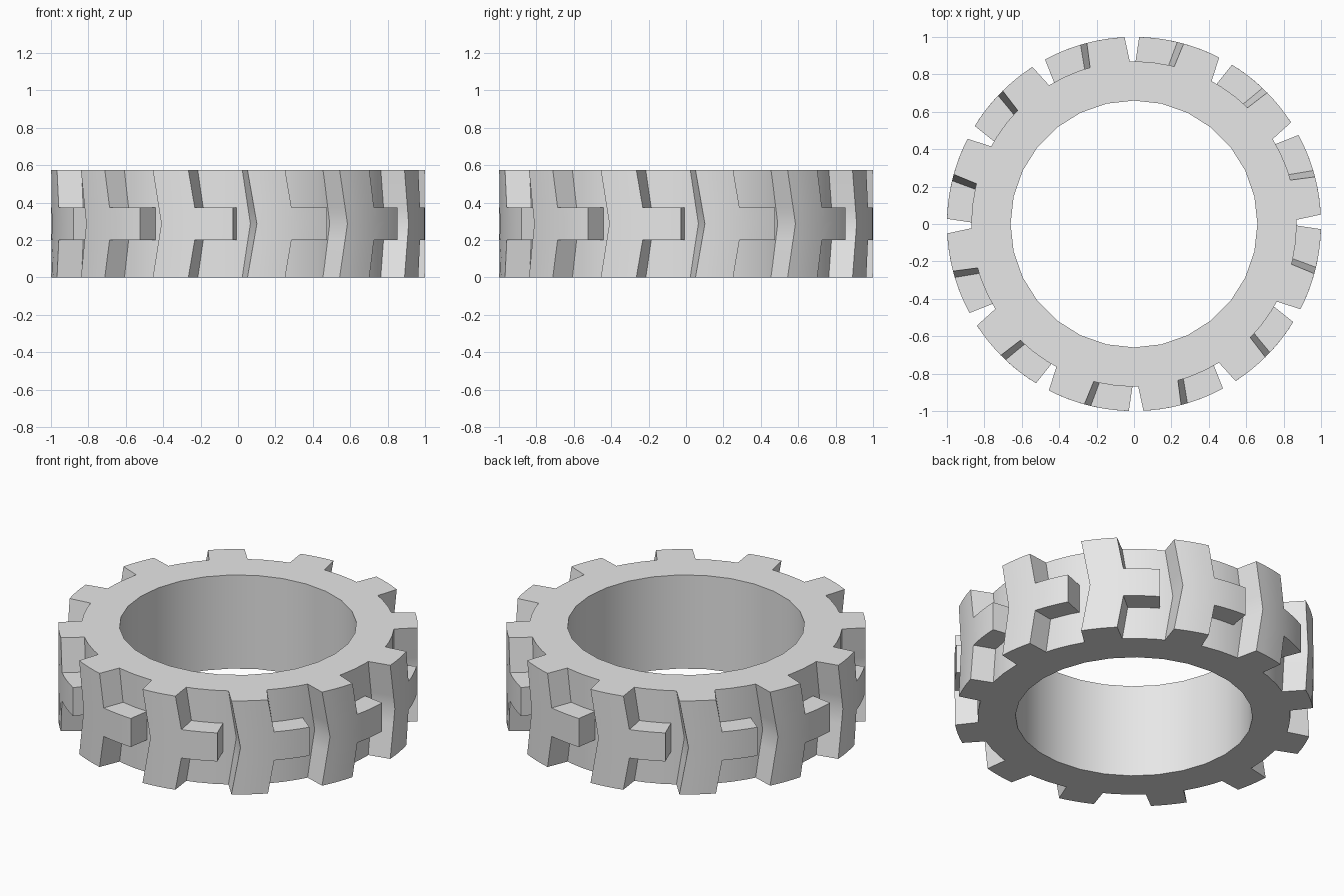
import bpy, bmesh
from math import sin, cos, radians, tau

cube = bpy.data.objects.get("Cube")
if cube:
    bpy.data.objects.remove(cube, do_unlink=True)

HEIGHT = 0.575
MID = HEIGHT / 2
BORE, BASE, TIP = 0.66, 0.87, 1.0
LUGS = 12

rubber = bpy.data.materials.new("grey_rubber")
rubber.use_nodes = True
grey = (0.8, 0.8, 0.8, 1)
rubber.diffuse_color = grey
rubber.node_tree.nodes["Principled BSDF"].inputs["Base Color"].default_value = grey


def polar(radius, degrees, z):
    a = radians(degrees)
    return (radius * cos(a), radius * sin(a), z)


def finish(bm, name):
    loose = [v for v in bm.verts if not v.link_faces]
    bmesh.ops.delete(bm, geom=loose, context='VERTS')
    bmesh.ops.recalc_face_normals(bm, faces=bm.faces)
    mesh = bpy.data.meshes.new(name)
    bm.to_mesh(mesh)
    bm.free()
    mesh.materials.append(rubber)
    obj = bpy.data.objects.new(name, mesh)
    bpy.context.collection.objects.link(obj)
    bpy.ops.object.select_all(action='DESELECT')
    obj.select_set(True)
    bpy.context.view_layer.objects.active = obj
    bpy.ops.object.shade_smooth_by_angle(angle=radians(30))
    return obj


# Tyre carcass: coarse bore, finer outer wall
def make_carcass(sides=28):
    bm = bmesh.new()
    step = 360 / sides
    inner = [[bm.verts.new(polar(BORE, i * step, z)) for i in range(sides)]
             for z in (0, HEIGHT)]
    outer = [[bm.verts.new(polar(BASE, i * step / 2, z)) for i in range(2 * sides)]
             for z in (0, HEIGHT)]
    for ring in (inner, outer):
        n = len(ring[0])
        for i in range(n):
            j = (i + 1) % n
            bm.faces.new((ring[0][i], ring[0][j], ring[1][j], ring[1][i]))
    for a, b in zip(inner, outer):
        for i in range(sides):
            k = 2 * i
            bm.faces.new((a[i], b[k], b[k + 1], b[(k + 2) % (2 * sides)],
                          a[(i + 1) % sides]))
    return finish(bm, "tyre_carcass")


# Tread lugs: a chevron with a sideways bar, tapering outwards
def make_lugs():
    bm = bmesh.new()
    levels = [0, 0.2, MID, HEIGHT - 0.2, HEIGHT]
    chevron_cols, bar_cols = 4, 4
    start, end, bar_end, lean = 2.9, 14.6, 28.4, 2.9

    def column(c, z):
        # angle at the tip, and how far the foot spreads from it
        shift = lean * (1 - abs(z - MID) / MID)
        if c <= chevron_cols:
            t = c / chevron_cols
            return start + shift + t * (end - start), -1.6 + 2.8 * t
        t = (c - chevron_cols) / bar_cols
        root = end + shift
        return root + t * (bar_end - root), 1.2

    for n in range(LUGS):
        turn = n * 360 / LUGS
        tip, foot = {}, {}
        for r, z in enumerate(levels):
            for c in range(chevron_cols + bar_cols + 1):
                angle, spread = column(c, z)
                tip[r, c] = bm.verts.new(polar(TIP, turn + angle, z))
                foot[r, c] = bm.verts.new(polar(BASE - 0.015, turn + angle + spread, z))
        border = set()
        for r in range(len(levels) - 1):
            cols = chevron_cols + (bar_cols if r in (1, 2) else 0)
            for c in range(cols):
                loop = [(r, c), (r, c + 1), (r + 1, c + 1), (r + 1, c)]
                bm.faces.new([tip[k] for k in loop])
                bm.faces.new([foot[k] for k in reversed(loop)])
                for edge in zip(loop, loop[1:] + loop[:1]):
                    if edge[::-1] in border:
                        border.remove(edge[::-1])
                    else:
                        border.add(edge)
        # walls around the outline of the lug
        for a, b in sorted(border):
            bm.faces.new((tip[b], tip[a], foot[a], foot[b]))
    return finish(bm, "tread_lugs")


make_carcass()
make_lugs()
